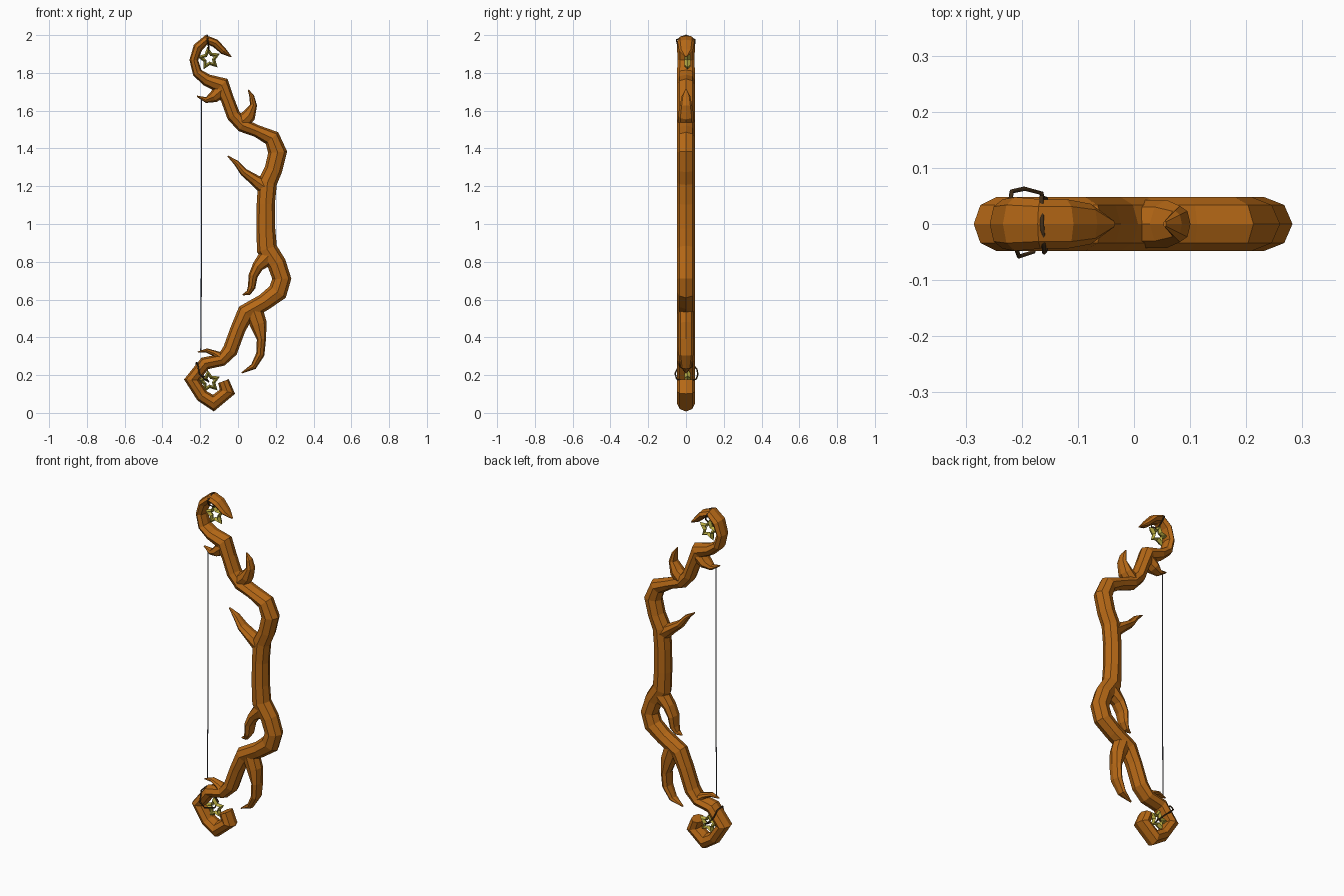
import bpy, bmesh, math
from mathutils import Vector


def material(name, rgb):
    m = bpy.data.materials.new(name)
    m.diffuse_color = (*rgb, 1)
    return m


WOOD = material("wood", (0.47, 0.14, 0.008))
GOLD = material("gold", (0.47, 0.40, 0.05))
GREY = material("string_grey", (0.13, 0.13, 0.15))
CORD = material("cord_brown", (0.06, 0.03, 0.01))


def make(name, bm, mat):
    bmesh.ops.recalc_face_normals(bm, faces=bm.faces)
    me = bpy.data.meshes.new(name)
    bm.to_mesh(me)
    bm.free()
    me.materials.append(mat)
    ob = bpy.data.objects.new(name, me)
    bpy.context.collection.objects.link(ob)
    return ob


def limb(name, pts, depth=0.048, sides=8):
    """Faceted tube along (x, z, half width) points, mitred at the bends."""
    bm = bmesh.new()
    rings = []
    c = [Vector((p[0], p[1])) for p in pts]
    for i, (x, z, r) in enumerate(pts):
        a = (c[i] - c[i - 1]).normalized() if i else (c[1] - c[0]).normalized()
        b = (c[i + 1] - c[i]).normalized() if i < len(c) - 1 else a
        t = (a + b).normalized()
        w = r / max(0.8, t.dot(a))
        n = Vector((-t.y, t.x))
        d = depth * min(1, r / 0.024)
        ring = []
        for k in range(sides):
            q = 2 * math.pi * k / sides
            s = w * math.cos(q)
            ring.append(bm.verts.new((x + n.x * s, d * math.sin(q), z + n.y * s)))
        rings.append(ring)
    for r0, r1 in zip(rings, rings[1:]):
        for k in range(sides):
            j = (k + 1) % sides
            bm.faces.new((r0[k], r0[j], r1[j], r1[k]))
    bm.faces.new(rings[0])
    bm.faces.new(rings[-1])
    return make(name, bm, WOOD)


def cord(name, pts, radius, mat):
    cu = bpy.data.curves.new(name, "CURVE")
    cu.dimensions = "3D"
    cu.bevel_depth = radius
    cu.bevel_resolution = 1
    cu.use_fill_caps = True
    sp = cu.splines.new("POLY")
    sp.points.add(len(pts) - 1)
    for p, co in zip(sp.points, pts):
        p.co = (*co, 1)
    cu.materials.append(mat)
    ob = bpy.data.objects.new(name, cu)
    bpy.context.collection.objects.link(ob)
    return ob


def star(name, x, z, turn):
    """Open five-pointed star frame, ridged front and back."""
    bm = bmesh.new()
    rings = []
    for scale, y in ((1, 0), (0.72, -0.016), (0.45, 0), (0.72, 0.016)):
        ring = []
        for k in range(10):
            r = scale * (0.064 if k % 2 == 0 else 0.034)
            q = math.radians(90 + turn + 36 * k)
            ring.append(bm.verts.new((r * math.cos(q), y, r * math.sin(q))))
        rings.append(ring)
    for i in range(4):
        r0, r1 = rings[i], rings[(i + 1) % 4]
        for k in range(10):
            j = (k + 1) % 10
            bm.faces.new((r0[k], r0[j], r1[j], r1[k]))
    ob = make(name, bm, GOLD)
    ob.location = (x, 0.008, z)
    return ob


# Main limb, from the upper hook to the lower curl
bow = limb("bow_limb", [
    (-0.036, 1.885, 0.003), (-0.077, 1.915, 0.018), (-0.12, 1.957, 0.022),
    (-0.167, 1.975, 0.022), (-0.212, 1.935, 0.025), (-0.234, 1.868, 0.022),
    (-0.215, 1.80, 0.025), (-0.165, 1.762, 0.032), (-0.087, 1.735, 0.042),
    (-0.056, 1.66, 0.035), (-0.024, 1.575, 0.036), (0.024, 1.522, 0.036),
    (0.10, 1.492, 0.032), (0.18, 1.455, 0.042), (0.21, 1.38, 0.048),
    (0.188, 1.29, 0.047), (0.156, 1.22, 0.05), (0.147, 1.106, 0.048),
    (0.147, 0.974, 0.05), (0.153, 0.868, 0.053), (0.205, 0.79, 0.05),
    (0.232, 0.71, 0.048), (0.21, 0.64, 0.05), (0.14, 0.587, 0.045),
    (0.04, 0.53, 0.045), (0.0, 0.444, 0.04), (-0.042, 0.33, 0.04),
    (-0.087, 0.28, 0.032), (-0.175, 0.262, 0.033), (-0.245, 0.175, 0.033),
    (-0.19, 0.09, 0.034), (-0.13, 0.052, 0.036), (-0.056, 0.112, 0.034),
    (-0.077, 0.168, 0.03)])

# Thorn-like branches growing out of the limb
branches = {
    "upper_string_thorn": [(-0.08, 1.715, 0.045), (-0.13, 1.672, 0.03),
                           (-0.17, 1.656, 0.014), (-0.218, 1.677, 0.003)],
    "upper_outer_thorn": [(0.01, 1.53, 0.045), (0.058, 1.575, 0.036),
                          (0.082, 1.63, 0.018), (0.073, 1.675, 0.013),
                          (0.055, 1.71, 0.003)],
    "upper_inner_thorn": [(0.15, 1.19, 0.045), (0.09, 1.232, 0.03),
                          (0.03, 1.275, 0.021), (-0.01, 1.325, 0.014),
                          (-0.055, 1.36, 0.003)],
    "lower_inner_thorn": [(0.16, 0.83, 0.05), (0.105, 0.775, 0.03),
                          (0.08, 0.725, 0.024), (0.072, 0.665, 0.02),
                          (0.055, 0.635, 0.013), (0.025, 0.625, 0.003)],
    "lower_outer_thorn": [(0.08, 0.55, 0.05), (0.108, 0.47, 0.045),
                          (0.124, 0.39, 0.024), (0.118, 0.31, 0.022),
                          (0.082, 0.245, 0.016), (0.02, 0.212, 0.003)],
    "lower_string_thorn": [(-0.08, 0.285, 0.033), (-0.125, 0.315, 0.016),
                           (-0.165, 0.33, 0.011), (-0.213, 0.322, 0.003)],
}
for name, pts in branches.items():
    b = limb(name, pts, depth=0.043)
    mod = bow.modifiers.new(name, "BOOLEAN")
    mod.operation, mod.solver, mod.object = "UNION", "EXACT", b
    mod.use_self = True

# Fuse the branches into the limb and drop the helpers
deps = bpy.context.evaluated_depsgraph_get()
fused = bpy.data.meshes.new_from_object(bow.evaluated_get(deps))
bow.modifiers.clear()
bow.data = fused
for name in branches:
    bpy.data.objects.remove(bpy.data.objects[name])

# Bow string between the two string thorns
cord("bow_string", [(-0.193, 0, 1.675), (-0.193, 0, 0.88), (-0.197, 0, 0.32)], 0.003, GREY)

# Star charms
star("upper_star", -0.153, 1.875, 8)
star("lower_star", -0.153, 0.165, 8)

# Cords tying the charms on
cord("upper_charm_cord", [(-0.153, 0.008, 1.915), (-0.157, 0.045, 1.95), (-0.165, 0.048, 1.975),
                          (-0.164, 0.0, 1.999), (-0.16, -0.051, 1.975),
                          (-0.157, -0.045, 1.95), (-0.153, 0.008, 1.915)], 0.004, CORD)
cord("lower_charm_cord", [(-0.155, 0.008, 0.165), (-0.165, 0.055, 0.18), (-0.195, 0.063, 0.205),
                          (-0.218, 0.058, 0.23), (-0.222, 0.03, 0.265),
                          (-0.215, -0.03, 0.265), (-0.205, -0.058, 0.21),
                          (-0.18, -0.05, 0.18), (-0.155, 0.008, 0.165)], 0.004, CORD)
